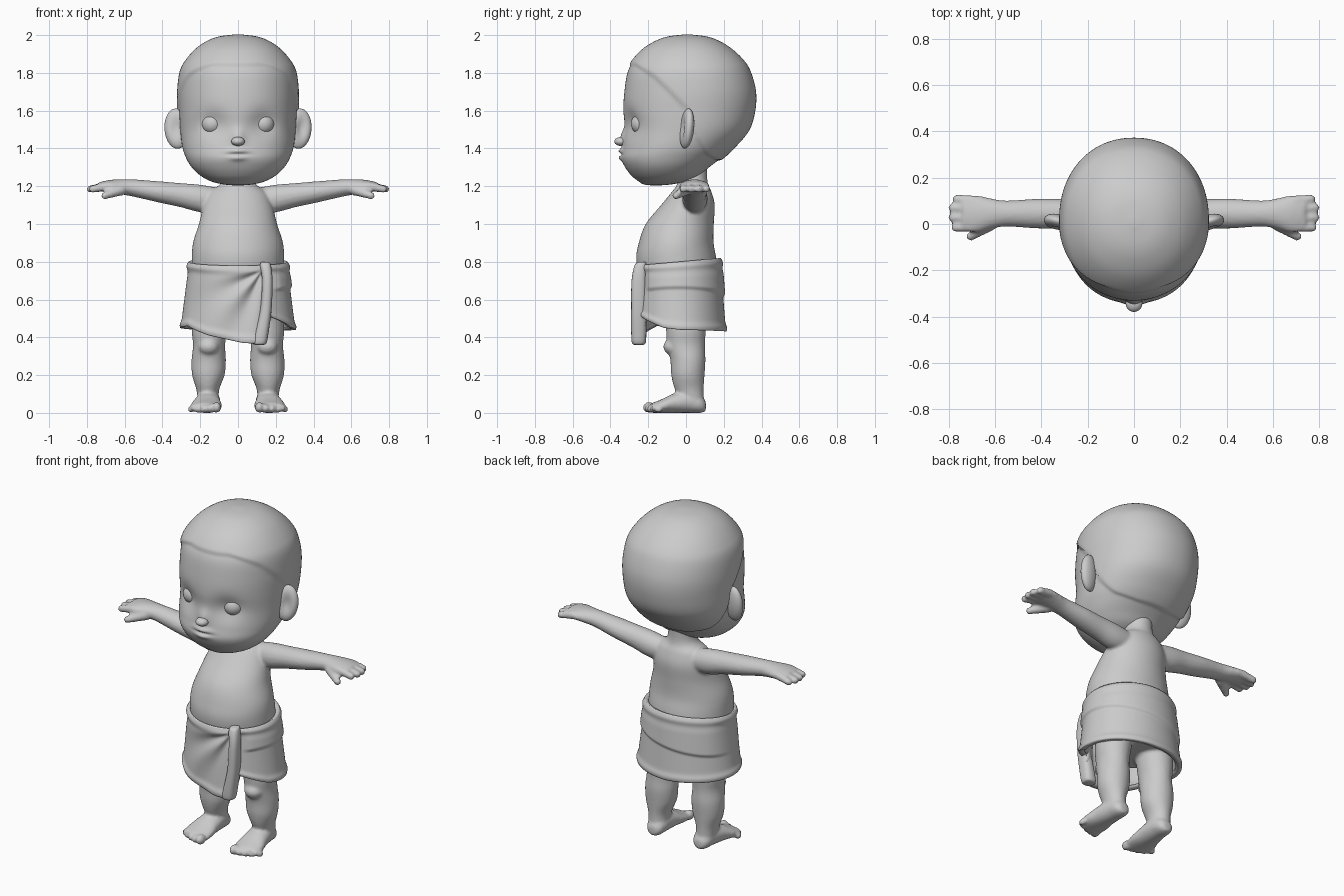
import bpy, bmesh
from math import sin, cos, pi, exp, atan2, radians
from mathutils import Vector, Matrix

if "Cube" in bpy.data.objects:
    bpy.data.objects.remove(bpy.data.objects["Cube"])

clay = bpy.data.materials.new("grey clay")
clay.use_nodes = True
clay.diffuse_color = (0.6, 0.6, 0.6, 1)
clay.node_tree.nodes["Principled BSDF"].inputs["Base Color"].default_value = (0.6, 0.6, 0.6, 1)


def finish(bm, name, fix_normals=True):
    if fix_normals:
        bmesh.ops.recalc_face_normals(bm, faces=bm.faces[:])
    mesh = bpy.data.meshes.new(name)
    bm.to_mesh(mesh)
    bm.free()
    mesh.materials.append(clay)
    for p in mesh.polygons:
        p.use_smooth = True
    ob = bpy.data.objects.new(name, mesh)
    bpy.context.scene.collection.objects.link(ob)
    return ob


def smooth(t):
    t = max(0.0, min(1.0, t))
    return t * t * (3 - 2 * t)


def bell(t, width):
    return exp(-(t / width) ** 2)


def interp(x, pts):
    """Piecewise linear lookup."""
    if x <= pts[0][0]:
        return pts[0][1]
    for (a, u), (b, v) in zip(pts, pts[1:]):
        if x <= b:
            return u + (v - u) * (x - a) / (b - a)
    return pts[-1][1]


def spline(keys, n):
    """Smooth curve through tuples of any length."""
    out, last = [], len(keys) - 1
    for i in range(n):
        t = i / (n - 1) * last
        k = min(int(t), last - 1)
        f = t - k
        p = [keys[max(0, min(last, k + d))] for d in (-1, 0, 1, 2)]
        out.append([b + 0.5 * f * (c - a + f * (2 * a - 5 * b + 4 * c - d + f * (3 * (b - c) + d - a)))
                    for a, b, c, d in zip(*p)])
    return out


def loft(bm, keys, axis="z", side=1, n=30, seg=32, power=1.0):
    """Skin of ellipses; key = (position along axis, centre 1, centre 2, radius 1, radius 2)."""
    rings = []
    for a, c1, c2, r1, r2 in spline(keys, n):
        ring = []
        for j in range(seg):
            c, s = cos(2 * pi * j / seg), sin(2 * pi * j / seg)
            u = c1 + r1 * abs(c) ** power * (1 if c > 0 else -1)
            v = c2 + r2 * abs(s) ** power * (1 if s > 0 else -1)
            x, y, z = {"x": (a, u, v), "y": (u, a, v), "z": (u, v, a)}[axis]
            ring.append(bm.verts.new((side * x, y, z)))
        rings.append(ring)
    for r, q in zip(rings, rings[1:]):
        for j in range(seg):
            k = (j + 1) % seg
            bm.faces.new((r[j], r[k], q[k], q[j]))
    bm.faces.new(rings[0])
    bm.faces.new(rings[-1])


def ball(bm, centre, radii, side=1, seg=24):
    m = Matrix.Translation((side * centre[0], centre[1], centre[2])) @ Matrix.Diagonal((*radii, 1))
    return bmesh.ops.create_uvsphere(bm, u_segments=seg, v_segments=seg // 2, radius=1, matrix=m)["verts"]


def digit(bm, p, q, r0, r1, side):
    """Finger or toe as a row of overlapping balls."""
    p, q = Vector(p), Vector(q)
    for i in range(7):
        r = r0 + (r1 - r0) * i / 6
        ball(bm, p.lerp(q, i / 6), (r, r, r), side, 16)


# Body: torso, neck, arms, hands, legs and feet fused into one skin
bm = bmesh.new()
loft(bm, [(.5, 0, -.02, .2, .17), (.65, 0, -.03, .24, .2), (.8, 0, -.05, .245, .213),
          (.9, 0, -.052, .238, .198), (1.0, 0, -.033, .207, .18), (1.1, 0, .01, .182, .142),
          (1.17, 0, .03, .15, .105), (1.21, 0, .035, .095, .082), (1.26, 0, .035, .078, .077),
          (1.36, 0, .04, .078, .077)], n=60, seg=64)
for s in (1, -1):
    loft(bm, [(.1, .05, 1.125, .06, .065), (.2, .047, 1.135, .067, .073), (.3, .045, 1.152, .064, .064),
              (.42, .045, 1.17, .064, .056), (.55, .045, 1.19, .056, .046), (.62, .045, 1.197, .066, .04),
              (.68, .043, 1.2, .08, .033), (.74, .043, 1.198, .07, .022)], "x", s)
    for y0, y1, tip in ((.1, .108, .765), (.065, .07, .782), (.025, .028, .782), (-.012, -.015, .77)):
        digit(bm, (.69, y0, 1.2), (tip, y1, 1.185), .024, .02, s)
    digit(bm, (.62, .0, 1.18), (.705, -.053, 1.15), .03, .02, s)
    loft(bm, [(.03, .155, .045, .055, .05), (.12, .16, .018, .06, .075), (.2, .157, .01, .086, .088),
              (.28, .155, .01, .091, .093), (.36, .153, 0, .085, .1), (.45, .15, 0, .095, .106),
              (.62, .13, 0, .1, .115)], "z", s)
    ball(bm, (.155, -.07, .35), (.055, .05, .045), s)
    loft(bm, [(.105, .155, .035, .025, .025), (.08, .155, .046, .05, .046), (.02, .157, .06, .062, .06),
              (-.06, .163, .052, .072, .052), (-.12, .168, .038, .083, .038),
              (-.18, .17, .026, .08, .026)], "y", s)
    for i in range(5):
        r = .03 - .002 * i if i else .034
        ball(bm, (.113 + .034 * i, -.195 + .005 * i * i / 1.6, r * .85), (r * .72, r, r * .85), s, 16)
body = finish(bm, "body")
fuse = body.modifiers.new("fuse", "REMESH")
fuse.mode = "VOXEL"
fuse.voxel_size = .009
fuse.use_smooth_shade = True
soften = body.modifiers.new("soften", "SMOOTH")
soften.factor = .5
soften.iterations = 4

# Head with face relief and a raised cap of hair
HAIRLINE = [(-.33, 1.825), (-.265, 1.83), (-.165, 1.765), (-.075, 1.68), (0, 1.6),
            (.055, 1.45), (.11, 1.36), (.165, 1.33)]
# Each relief: x, z, width, height, push along y
RELIEF = [(-.135, 1.53, .075, .07, .028), (.135, 1.53, .075, .07, .028), (0, 1.46, .035, .045, -.02),
          (0, 1.387, .05, .014, -.018), (0, 1.35, .042, .015, -.014), (0, 1.368, .055, .007, .008)]
bm = bmesh.new()
loft(bm, [(1.205, 0, -.16, .03, .03), (1.21, 0, -.15, .08, .075), (1.225, 0, -.125, .14, .125),
          (1.255, 0, -.11, .197, .178), (1.3, 0, -.1, .245, .222), (1.35, 0, -.078, .275, .264),
          (1.41, 0, -.042, .295, .292), (1.5, 0, .0, .306, .325), (1.6, 0, .012, .311, .344),
          (1.7, 0, .017, .312, .343), (1.8, 0, .012, .3, .322), (1.86, 0, .01, .27, .288),
          (1.92, 0, .007, .217, .228), (1.96, 0, .007, .158, .163), (1.982, 0, .007, .098, .1),
          (1.992, 0, .007, .02, .02)], n=130, seg=160, power=.94)
for v in bm.verts:
    x, y, z = v.co
    if y < -.1:
        v.co.y += sum(d * bell(x - cx, w) * bell(z - cz, h) for cx, cz, w, h, d in RELIEF)
    lift = .011 * smooth((z - interp(y, HAIRLINE)) / .025)
    v.co += (v.co - Vector((0, .02, 1.6))).normalized() * lift
finish(bm, "head")

bm = bmesh.new()
ball(bm, (0, -.343, 1.437), (.036, .037, .024))
finish(bm, "nose")

# Eyes and ears
for s, label in ((1, "left"), (-1, "right")):
    bm = bmesh.new()
    ball(bm, (.135, -.234, 1.53), (.057, .057, .057), s, 32)
    finish(bm, label + "_eye")
    bm = bmesh.new()
    verts = ball(bm, (0, 0, 0), (.066, .036, .107), 1, 40)
    for v in verts:
        if v.co.y < 0:
            v.co.y += .022 * bell(v.co.x - .005, .03) * bell(v.co.z, .055)
    ear = finish(bm, label + "_ear")
    ear.location = (s * .325, .004, 1.505)
    ear.rotation_euler = (radians(-5), s * radians(6), s * radians(15))

# Wrapped cloth with a rolled waist, draped folds and an uneven hem
HEM = [(-180, .45), (-150, .46), (-120, .41), (-85, .37), (-65, .365), (-57, .51), (-45, .49),
       (-20, .45), (0, .44), (90, .43), (180, .45)]
KNOT = radians(-60)
ROWS, COLS = 56, 180
bm = bmesh.new()
grid = []
for i in range(ROWS):
    t, row = i / (ROWS - 1), []
    for j in range(COLS):
        a = -pi + 2 * pi * j / COLS
        top = .80 + .02 * sin(a)
        z = top + (interp(a * 180 / pi, HEM) - top) * t
        d = .012 * bell(t - .06, .06) + .007 * bell(t - .95, .05)
        if a < KNOT:
            d += .011 * sin(10 * atan2(.76 - z, (KNOT - a) * .27)) * bell(a - KNOT, 1.1) * smooth(t * 5)
        over = smooth((a + .9) / .25) * smooth((pi - a) / .7)
        d += .012 * over * smooth((z - .61 - .04 * cos(a)) / .025) * smooth(t * 4)
        row.append(bm.verts.new(((.258 + .046 * t + d) * cos(a),
                                 -.042 + .01 * t + (.222 + .022 * t + d) * sin(a), z)))
    grid.append(row)
for r, q in zip(grid, grid[1:]):
    for j in range(COLS):
        k = (j + 1) % COLS
        bm.faces.new((r[j], q[j], q[k], r[k]))
cloth = finish(bm, "wrapped_cloth", False)
thick = cloth.modifiers.new("thickness", "SOLIDIFY")
thick.thickness = .035
thick.offset = -1

# Hanging end of the cloth, tucked at the waist
bm = bmesh.new()
loft(bm, [(.8, .145, -.225, .012, .015), (.785, .145, -.24, .028, .03), (.7, .155, -.25, .028, .038),
          (.55, .148, -.25, .03, .04), (.42, .125, -.25, .036, .04), (.37, .115, -.25, .036, .036),
          (.36, .113, -.25, .022, .022)], n=40, power=.8)
finish(bm, "cloth_end")
